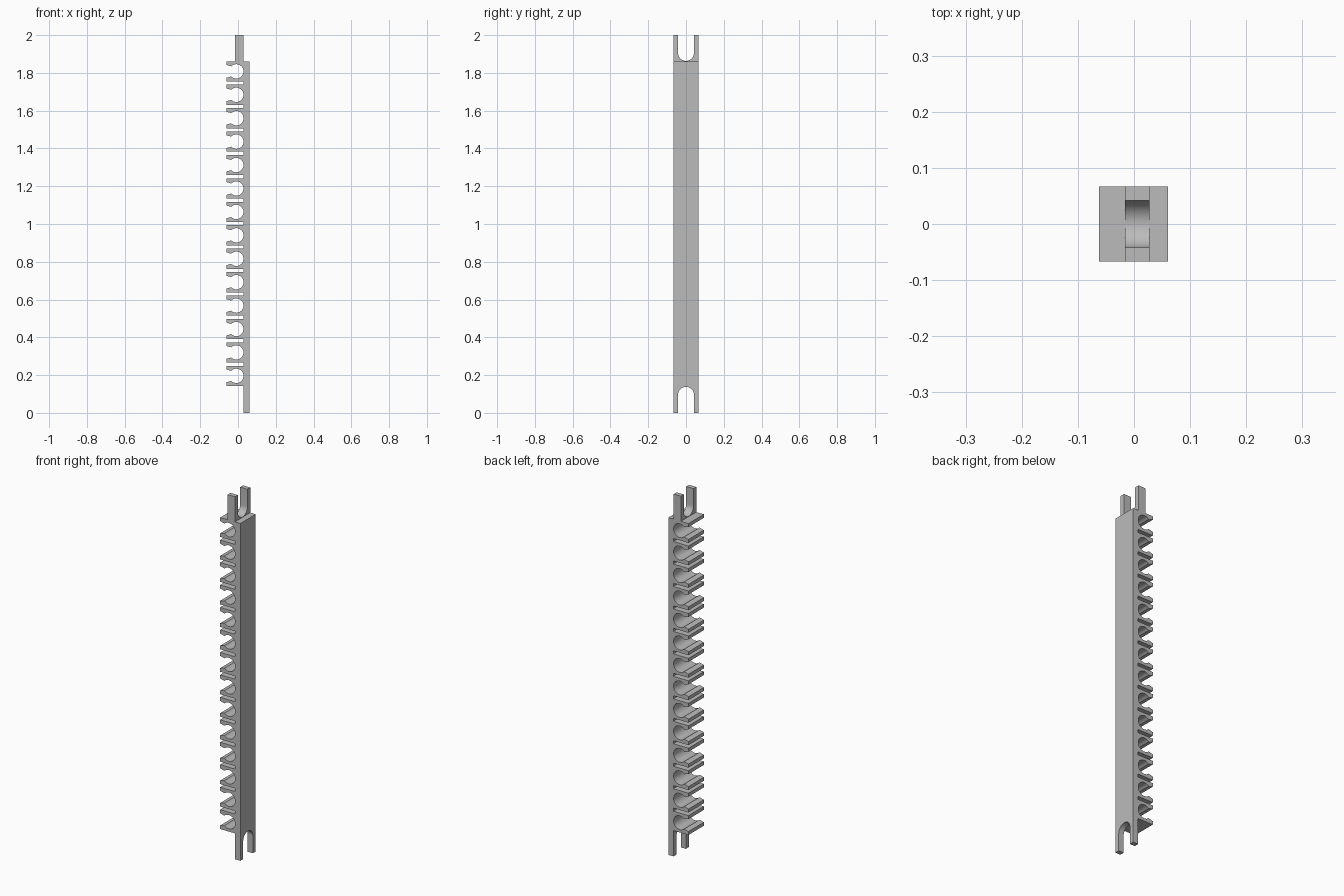
import bpy, bmesh
from math import pi, cos, sin, radians

cube = bpy.data.objects.get("Cube")
if cube:
    bpy.data.objects.remove(cube)

grey = bpy.data.materials.new("plain grey")
grey.use_nodes = True
colour = (0.5, 0.5, 0.5, 1)
grey.diffuse_color = colour
grey.node_tree.nodes["Principled BSDF"].inputs["Base Color"].default_value = colour

HALF_DEPTH = 0.067
LEFT, SPINE, RIGHT = -0.062, 0.03, 0.061
COUNT, FIRST, PITCH = 14, 0.196, 0.124
ARM, LIP = 0.0535, 0.034          # half heights of a clip and of its mouth
RADIUS, HOLE_X = 0.038, -0.009


def extrude(name, points, vector):
    """Solid made by sweeping a closed outline along a vector."""
    bm = bmesh.new()
    face = bm.faces.new([bm.verts.new(p) for p in points])
    swept = bmesh.ops.extrude_face_region(bm, geom=[face])["geom"]
    verts = [g for g in swept if isinstance(g, bmesh.types.BMVert)]
    bmesh.ops.translate(bm, verts=verts, vec=vector)
    bmesh.ops.recalc_face_normals(bm, faces=bm.faces)
    mesh = bpy.data.meshes.new(name)
    bm.to_mesh(mesh)
    bm.free()
    mesh.materials.append(grey)
    obj = bpy.data.objects.new(name, mesh)
    bpy.context.collection.objects.link(obj)
    return obj


def clip(z):
    """Outline of one open round clip, from its top to its bottom."""
    arc = [radians(135 - 270 * i / 32) for i in range(33)]
    return ([(LEFT, z + ARM), (LEFT, z + LIP)]
            + [(HOLE_X + RADIUS * cos(a), z + RADIUS * sin(a)) for a in arc]
            + [(LEFT, z - LIP), (LEFT, z - ARM)])


# Strip: spine, lower leg, upper tab and the row of clips in one outline
top = FIRST + PITCH * (COUNT - 1) + ARM
outline = [(SPINE, 0), (RIGHT, 0), (RIGHT, top), (0.028, top),
           (0.028, 2), (-0.016, 2), (-0.016, top)]
for i in reversed(range(COUNT)):
    z = FIRST + PITCH * i
    outline += clip(z)
    outline.append((SPINE, z - ARM))
    if i:
        outline.append((SPINE, z - PITCH + ARM))
strip = extrude("clip_strip", [(x, -HALF_DEPTH, z) for x, z in outline],
                (0, 2 * HALF_DEPTH, 0))


# Round-ended slots that fork both ends
def slot(name, end, centre, side):
    r = 0.042
    arc = [pi * i / 24 for i in range(25)]
    pts = [(r * cos(a), centre + side * r * sin(a)) for a in arc]
    pts += [(-r, end), (r, end)]
    return extrude(name, [(-0.2, y, z) for y, z in pts], (0.4, 0, 0))


cutters = [slot("upper_slot", 2.1, top + 0.044, -1),
           slot("lower_slot", -0.1, 0.096, 1)]
bpy.ops.object.select_all(action="DESELECT")
strip.select_set(True)
bpy.context.view_layer.objects.active = strip
for cutter in cutters:
    mod = strip.modifiers.new(cutter.name, "BOOLEAN")
    mod.operation = "DIFFERENCE"
    mod.solver = "EXACT"
    mod.object = cutter
    bpy.ops.object.modifier_apply(modifier=mod.name)
    bpy.data.objects.remove(cutter)
bpy.ops.object.shade_smooth_by_angle(angle=radians(30))
